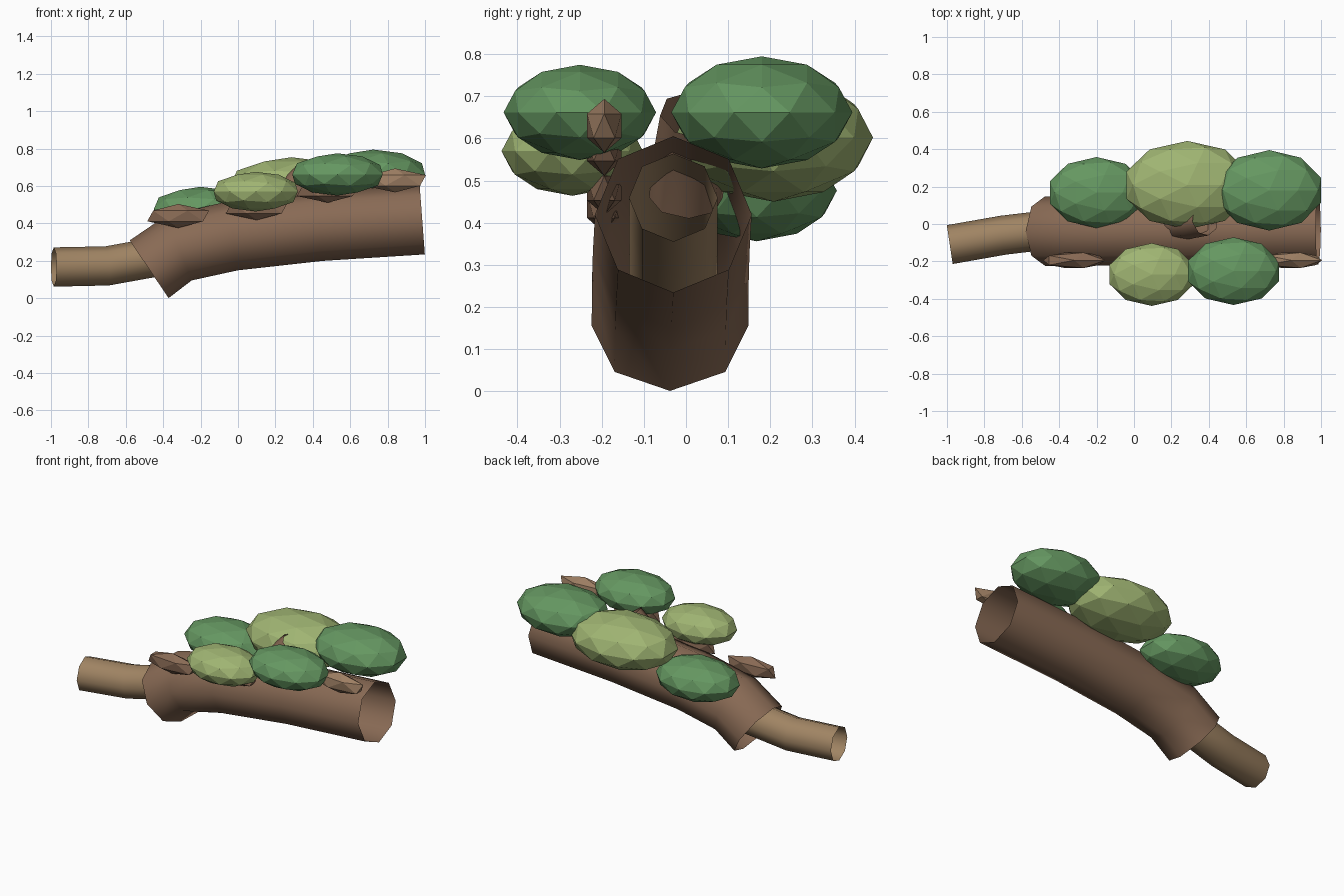
import bpy, bmesh, math
from mathutils import Vector

if "Cube" in bpy.data.objects:
    bpy.data.objects.remove(bpy.data.objects["Cube"])


def material(name, color):
    m = bpy.data.materials.new(name)
    m.diffuse_color = (*color, 1)
    m.use_nodes = True
    m.node_tree.nodes["Principled BSDF"].inputs["Base Color"].default_value = m.diffuse_color
    return m


BARK = material("bark", (0.25, 0.145, 0.09))
WOOD = material("wood", (0.35, 0.23, 0.125))
CHIP = material("chip", (0.34, 0.21, 0.125))
MOSS_DARK = material("moss_dark", (0.13, 0.31, 0.12))
MOSS_LIGHT = material("moss_light", (0.35, 0.46, 0.17))


def finish(bm, name, mat, smooth):
    mesh = bpy.data.meshes.new(name)
    for f in bm.faces:
        f.smooth = smooth
    bm.to_mesh(mesh)
    bm.free()
    mesh.materials.append(mat)
    ob = bpy.data.objects.new(name, mesh)
    bpy.context.collection.objects.link(ob)
    return ob


def tube(name, path, tangents, radius, mat, sides=8):
    """Open tube swept along a path; tangents fix the tilt of the two end rings."""
    pts = [Vector(p) for p in path]
    bm = bmesh.new()
    rings = []
    for i, p in enumerate(pts):
        t = (pts[min(i + 1, len(pts) - 1)] - pts[max(i - 1, 0)]).normalized()
        if i == 0:
            t = Vector(tangents[0]).normalized()
        elif i == len(pts) - 1:
            t = Vector(tangents[1]).normalized()
        side = Vector((0, 0, 1)).cross(t).normalized()
        up = t.cross(side)
        rings.append([bm.verts.new(p + radius * (math.cos(a) * up + math.sin(a) * side))
                      for a in (2 * math.pi * k / sides for k in range(sides))])
    for a, b in zip(rings, rings[1:]):
        for k in range(sides):
            n = (k + 1) % sides
            bm.faces.new((a[k], a[n], b[n], b[k]))
    bmesh.ops.recalc_face_normals(bm, faces=bm.faces)
    return finish(bm, name, mat, True)


def lump(name, center, half, mat, detail, tilt=0):
    """Faceted icosphere stretched to exact half sizes."""
    bm = bmesh.new()
    bmesh.ops.create_icosphere(bm, subdivisions=detail, radius=1)
    ext = [max(abs(v.co[i]) for v in bm.verts) for i in range(3)]
    for v in bm.verts:
        v.co = Vector([v.co[i] / ext[i] * half[i] for i in range(3)])
    ob = finish(bm, name, mat, False)
    ob.location = center
    ob.rotation_euler = (0, tilt, 0)
    return ob


# Hollow outer bark
tube("log_bark",
     [(-0.475, -0.038, 0.155), (-0.317, -0.037, 0.268), (-0.03, -0.035, 0.333),
      (0.435, -0.032, 0.385), (0.985, -0.03, 0.42)],
     [(0.83, 0, 0.56), (1, 0, 0.075)], 0.186, BARK)

# Inner wood core sticking out of the low end
tube("wood_core",
     [(-0.985, -0.11, 0.167), (-0.7, -0.06, 0.173), (-0.45, -0.03, 0.218),
      (-0.1, -0.03, 0.325), (0.25, -0.03, 0.4), (0.6, -0.03, 0.46)],
     [(1, 0.15, 0), (1, 0, 0.12)], 0.105, WOOD)

# Broken branch stub on top
tube("branch_stub",
     [(0.22, 0.0, 0.46), (0.3, 0.01, 0.57), (0.38, 0.025, 0.655)],
     [(0.55, 0.05, 0.8), (0.6, 0.12, 0.75)], 0.088, BARK)

# Moss cushions
for i, (c, h, m) in enumerate([
        ((-0.2, 0.168, 0.476), (0.25, 0.19, 0.12), MOSS_DARK),
        ((0.285, 0.208, 0.602), (0.325, 0.236, 0.152), MOSS_LIGHT),
        ((0.723, 0.18, 0.662), (0.277, 0.215, 0.133), MOSS_DARK),
        ((0.095, -0.27, 0.57), (0.225, 0.168, 0.106), MOSS_LIGHT),
        ((0.532, -0.252, 0.662), (0.242, 0.181, 0.113), MOSS_DARK)]):
    lump(f"moss_cushion_{i + 1}", c, h, m, 2)

# Loose bark chips along the front
for i, (x, z, m) in enumerate([(-0.32, 0.44, BARK), (0.1, 0.482, BARK),
                               (0.48, 0.575, BARK), (0.84, 0.63, CHIP)]):
    lump(f"bark_chip_{i + 1}", (x, -0.194, z), (0.165, 0.041, 0.064), m, 1)
